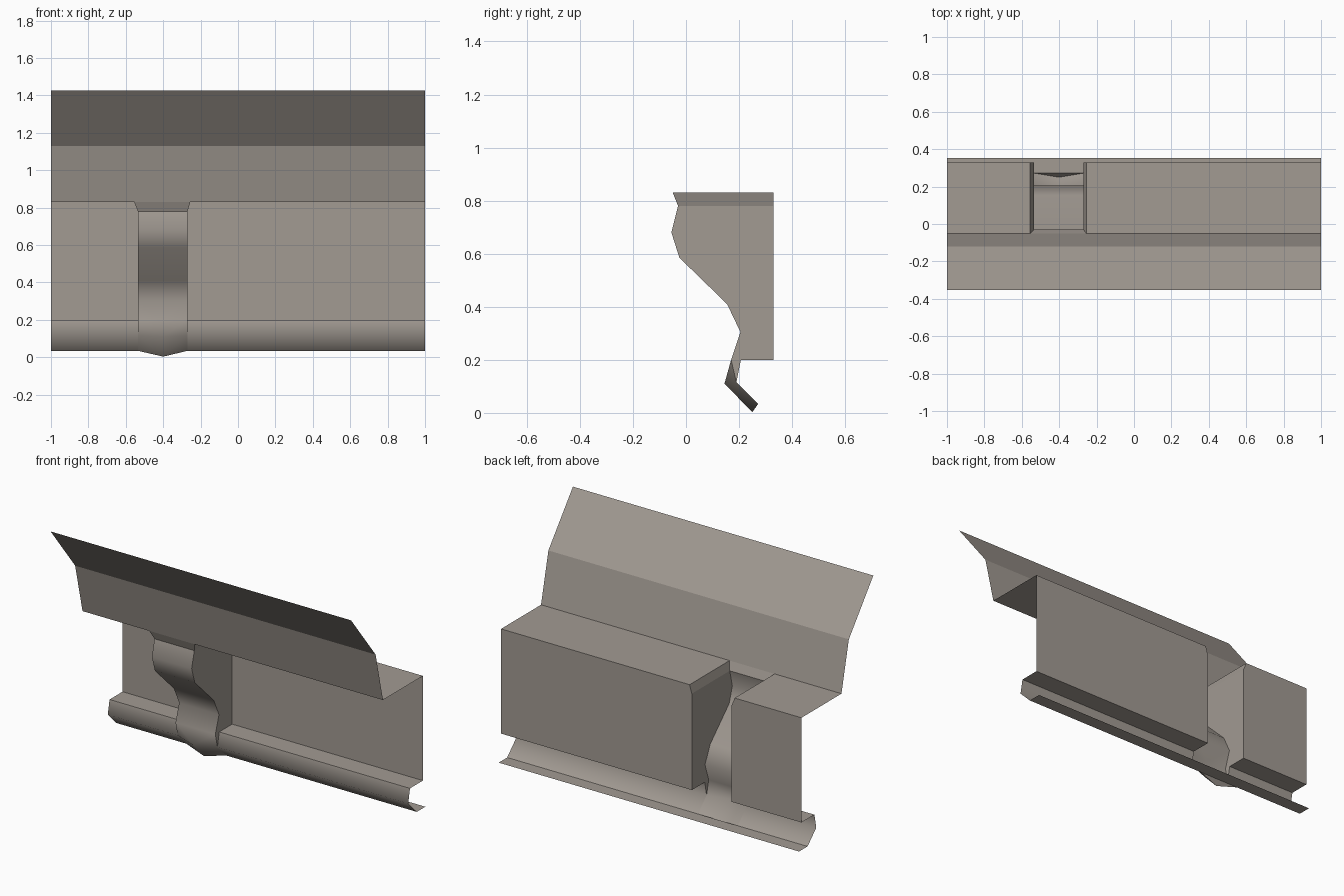
import bpy, bmesh, math

if "Cube" in bpy.data.objects:
    bpy.data.objects.remove(bpy.data.objects["Cube"])

stone = bpy.data.materials.new("warm_grey")
stone.diffuse_color = (0.36, 0.325, 0.29, 1)
stone.use_nodes = True
stone.node_tree.nodes["Principled BSDF"].inputs["Base Color"].default_value = stone.diffuse_color

XL, XR, XM = -0.535, -0.27, -0.4     # bracket sides and middle
CL, CR = -0.555, -0.255              # chamfered top corners beside the bracket
TOP, CH, BACK, LOW = 0.83, 0.78, 0.353 - 0.023, 0.2


def make(name, polys, smooth=0):
    """Sheet object from polygons; shared points are welded."""
    bm = bmesh.new()
    for p in polys:
        bm.faces.new([bm.verts.new(c) for c in p])
    bmesh.ops.remove_doubles(bm, verts=bm.verts, dist=0.0005)
    bmesh.ops.recalc_face_normals(bm, faces=bm.faces)
    me = bpy.data.meshes.new(name)
    bm.to_mesh(me)
    bm.free()
    me.materials.append(stone)
    ob = bpy.data.objects.new(name, me)
    bpy.context.collection.objects.link(ob)
    if smooth:
        bpy.ops.object.select_all(action='DESELECT')
        ob.select_set(True)
        bpy.context.view_layer.objects.active = ob
        bpy.ops.object.shade_smooth_by_angle(angle=math.radians(smooth))
    return ob


def strip(profile, x0, x1):
    """Quads sweeping a (y, z) profile along x."""
    return [[(x0, *a), (x1, *a), (x1, *b), (x0, *b)]
            for a, b in zip(profile, profile[1:])]


# Flared upper panel
make("upper_panel", strip([(-0.353, 1.425), (-0.12, 1.13), (-0.05, TOP)], -1, 1))

# Bracket: curved front profile, its lower end bulging in the middle
upper = [(-0.03, CH), (-0.055, 0.68), (-0.025, 0.585), (0.155, 0.41), (0.205, 0.305), (0.17, LOW)]
side = upper + [(0.19, 0.115), (0.272, 0.034)]
mid = upper + [(0.145, 0.11), (0.25, 0.003)]
faces = []
for i in range(len(side) - 1):
    for x in (XL, XR):
        faces.append([(x, *side[i]), (XM, *mid[i]), (XM, *mid[i + 1]), (x, *side[i + 1])])
make("bracket", faces, 60)
make("bracket_top", [[(CL, -0.05, TOP), (CR, -0.05, TOP), (XR, -0.03, CH), (XL, -0.03, CH)]])
make("bracket_underside", [[(XL, *side[-1]), (XR, *side[-1]), (XM, *mid[-1])]])

# Recessed boxes on both sides of the bracket, with open outer ends
for name, xo, xs, xc in (("left_box", -1, XL, CL), ("right_box", 1, XR, CR)):
    make(name, [
        [(xo, -0.05, TOP), (xc, -0.05, TOP), (xc, BACK, TOP), (xo, BACK, TOP)],
        [(xc, -0.05, TOP), (xs, -0.03, CH), (xs, BACK, CH), (xc, BACK, TOP)],
        [(xo, BACK, TOP), (xc, BACK, TOP), (xs, BACK, CH), (xs, BACK, LOW), (xo, BACK, LOW)],
        [(xo, BACK, LOW), (xs, BACK, LOW), (xs, 0.207, LOW), (xo, 0.207, LOW)],
        [(xs, y, z) for y, z in side[:7] + [(0.207, LOW), (BACK, LOW), (BACK, CH)]],
    ])

# Lower rounded rail, interrupted by the bracket
rail = [(0.207, LOW), (0.19, 0.115), (0.272, 0.034)]
make("lower_rail", strip(rail, -1, XL) + strip(rail, XR, 1), 60)
make("rail_base", strip([(0.272, 0.034), (0.353, 0.034)], -1, 1))
